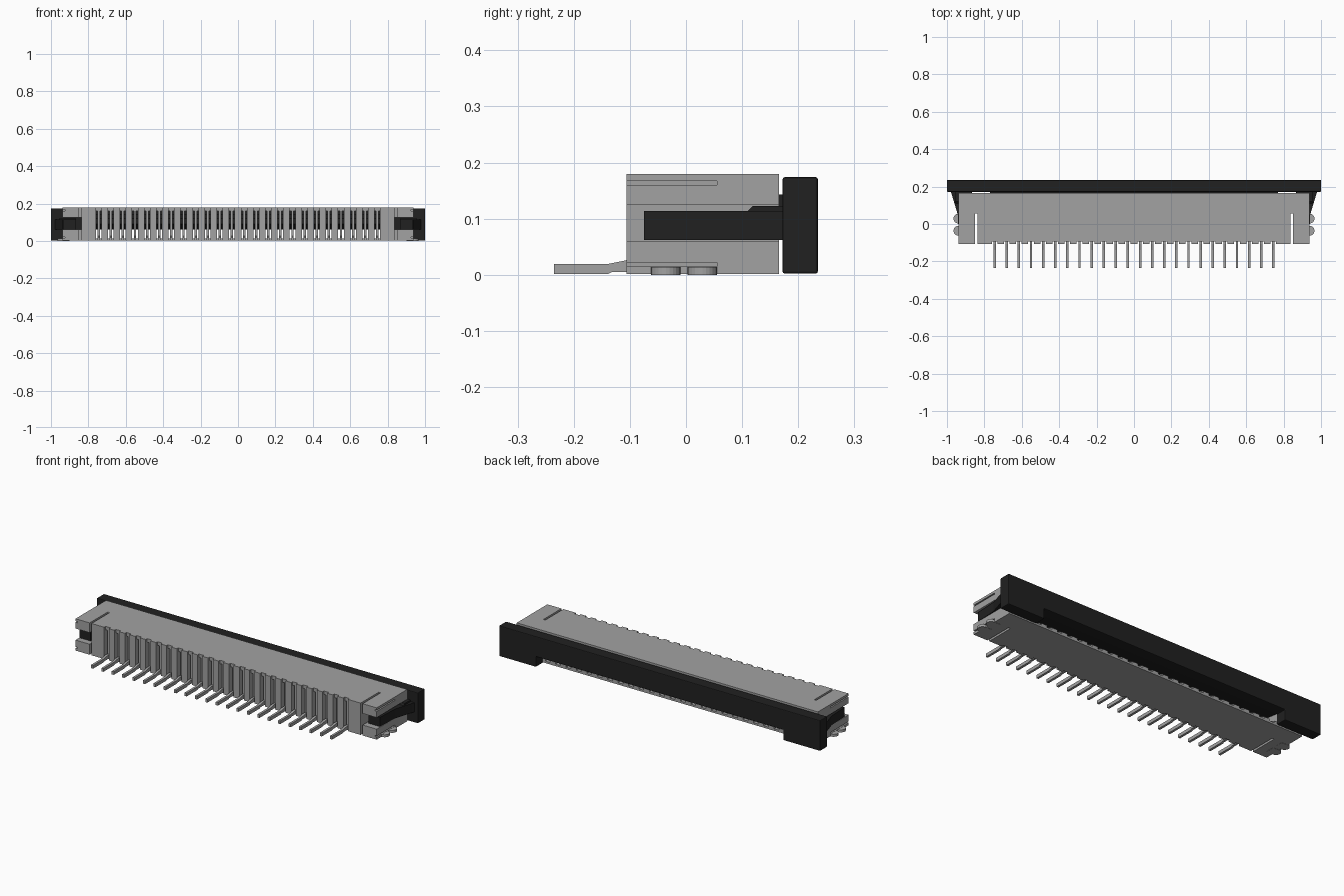
import bpy, bmesh, math

cube = bpy.data.objects.get("Cube")
if cube:
    bpy.data.objects.remove(cube)


def material(name, rgb):
    m = bpy.data.materials.new(name)
    m.use_nodes = True
    m.diffuse_color = (*rgb, 1)
    m.node_tree.nodes["Principled BSDF"].inputs["Base Color"].default_value = (*rgb, 1)
    return m


GREY = material("housing grey", (0.36, 0.36, 0.36))
METAL = material("terminal grey", (0.36, 0.36, 0.36))
BLACK = material("slider black", (0.015, 0.015, 0.015))


def prism(bm, profile, axis, lo, hi):
    """Extrude a 2D outline along an axis; the outline uses the other two axes in order."""
    def point(p, t):
        c = list(p)
        c.insert("xyz".index(axis), t)
        return c
    a = [bm.verts.new(point(p, lo)) for p in profile]
    b = [bm.verts.new(point(p, hi)) for p in profile]
    bm.faces.new(a)
    bm.faces.new(b[::-1])
    for i in range(len(a)):
        j = (i + 1) % len(a)
        bm.faces.new((a[i], b[i], b[j], a[j]))


def box(bm, x0, x1, y0, y1, z0, z1):
    prism(bm, [(x0, y0), (x1, y0), (x1, y1), (x0, y1)], "z", z0, z1)


def finish(bm, name, mat, mirror=False, bevel=0):
    bmesh.ops.recalc_face_normals(bm, faces=bm.faces)
    me = bpy.data.meshes.new(name)
    bm.to_mesh(me)
    bm.free()
    me.materials.append(mat)
    ob = bpy.data.objects.new(name, me)
    bpy.context.collection.objects.link(ob)
    if mirror:
        mod = ob.modifiers.new("Mirror", "MIRROR")
        mod.use_clip = False
        mod.use_mirror_merge = False
    if bevel:
        mod = ob.modifiers.new("Bevel", "BEVEL")
        mod.width = bevel
        mod.segments = 2
    return ob


COUNT, HALF = 24, 0.745
PITCH = 2 * HALF / (COUNT - 1)
FRONT, BACK, TOP = -0.106, 0.166, 0.18
SLOT = 0.03

# Hollow housing shell: roof, floor and end walls
bm = bmesh.new()
box(bm, -0.838, 0.838, -0.093, BACK, 0.16, TOP)
box(bm, -0.838, 0.838, -0.093, BACK, 0.001, 0.012)
for s in (-1, 1):
    x0, x1 = sorted((s * (HALF + PITCH / 2), s * 0.838))
    box(bm, x0, x1, FRONT, BACK, 0.001, TOP)
finish(bm, "housing_shell", GREY)

# Ribs between the terminal slots, with a low comb running to the rear
bm = bmesh.new()
for i in range(COUNT + 1):
    x = -HALF + (i - 0.5) * PITCH
    w = (PITCH - SLOT) / 2
    prism(bm, [(FRONT, 0.001), (BACK, 0.001), (BACK, 0.022), (0.14, 0.034),
               (-0.03, 0.034), (-0.03, 0.17), (FRONT, 0.17)], "x", x - w, x + w)
    box(bm, x - w, x + w, FRONT, -0.09, 0.17, TOP)
finish(bm, "slot_ribs", GREY)

# Side ears: grooved arms above and below the latch channel, slit from the body
bm = bmesh.new()
X0, X1, XG = 0.85, 0.938, 0.926
prism(bm, [(X0, 0.125), (X1, 0.125), (X1, 0.16), (XG, 0.16), (XG, 0.167),
           (X1, 0.167), (X1, TOP), (X0, TOP)], "y", FRONT, 0.055)
prism(bm, [(X0, 0.001), (X1, 0.001), (X1, 0.015), (XG, 0.015), (XG, 0.022),
           (X1, 0.022), (X1, 0.06), (X0, 0.06)], "y", FRONT, 0.055)
box(bm, 0.838, X1, 0.055, BACK, 0.125, TOP)
box(bm, 0.838, X1, 0.055, BACK, 0.001, 0.06)
finish(bm, "side_ears", GREY, mirror=True)

# Rounded solder tabs under the ears
bm = bmesh.new()
for y in (-0.036, 0.029):
    arc = [(0.939 + 0.026 * math.cos(a), y + 0.026 * math.sin(a))
           for a in (math.pi * (k / 12 - 0.5) for k in range(13))]
    prism(bm, [(0.9, y - 0.026)] + arc + [(0.9, y + 0.026)], "z", 0.0, 0.014)
finish(bm, "solder_tabs", METAL, mirror=True)

# Terminals: solder leg, upright, upper beam and sprung lower contact
bm = bmesh.new()
outline = [(-0.235, 0.001), (-0.14, 0.001), (-0.132, 0.005), (0.15, 0.005),
           (0.15, 0.02), (0.13, 0.036), (0.1, 0.02), (-0.06, 0.02),
           (-0.06, 0.145), (0.1, 0.145), (0.1, 0.16), (-0.088, 0.16),
           (-0.088, 0.026), (-0.106, 0.026), (-0.14, 0.019), (-0.235, 0.019)]
for i in range(COUNT):
    x = -HALF + i * PITCH
    prism(bm, outline, "x", x - 0.0065, x + 0.0065)
finish(bm, "terminals", METAL)

# Slider bar with a cable opening underneath
bm = bmesh.new()
prism(bm, [(-1, 0.002), (-0.77, 0.002), (-0.77, 0.06), (0.77, 0.06), (0.77, 0.002),
           (1, 0.002), (1, 0.174), (-1, 0.174)], "y", 0.172, 0.235)
finish(bm, "slider_bar", BLACK, bevel=0.004)

# Wedge tongue reaching from the bar into the housing
bm = bmesh.new()
prism(bm, [(0.175, 0.062), (0.175, 0.143), (0.03, 0.143), (-0.03, 0.12),
           (-0.03, 0.09)], "x", -0.77, 0.77)
finish(bm, "slider_tongue", BLACK)

# Latch arms running through the ears
bm = bmesh.new()
prism(bm, [(0.865, -0.075), (0.936, -0.075), (0.942, 0.05), (0.975, 0.16),
           (0.98, 0.175), (0.865, 0.175)], "z", 0.062, 0.114)
prism(bm, [(0.11, 0.114), (0.175, 0.114), (0.175, 0.123), (0.119, 0.123)],
      "x", 0.87, 0.955)
finish(bm, "latch_arms", BLACK, mirror=True)
